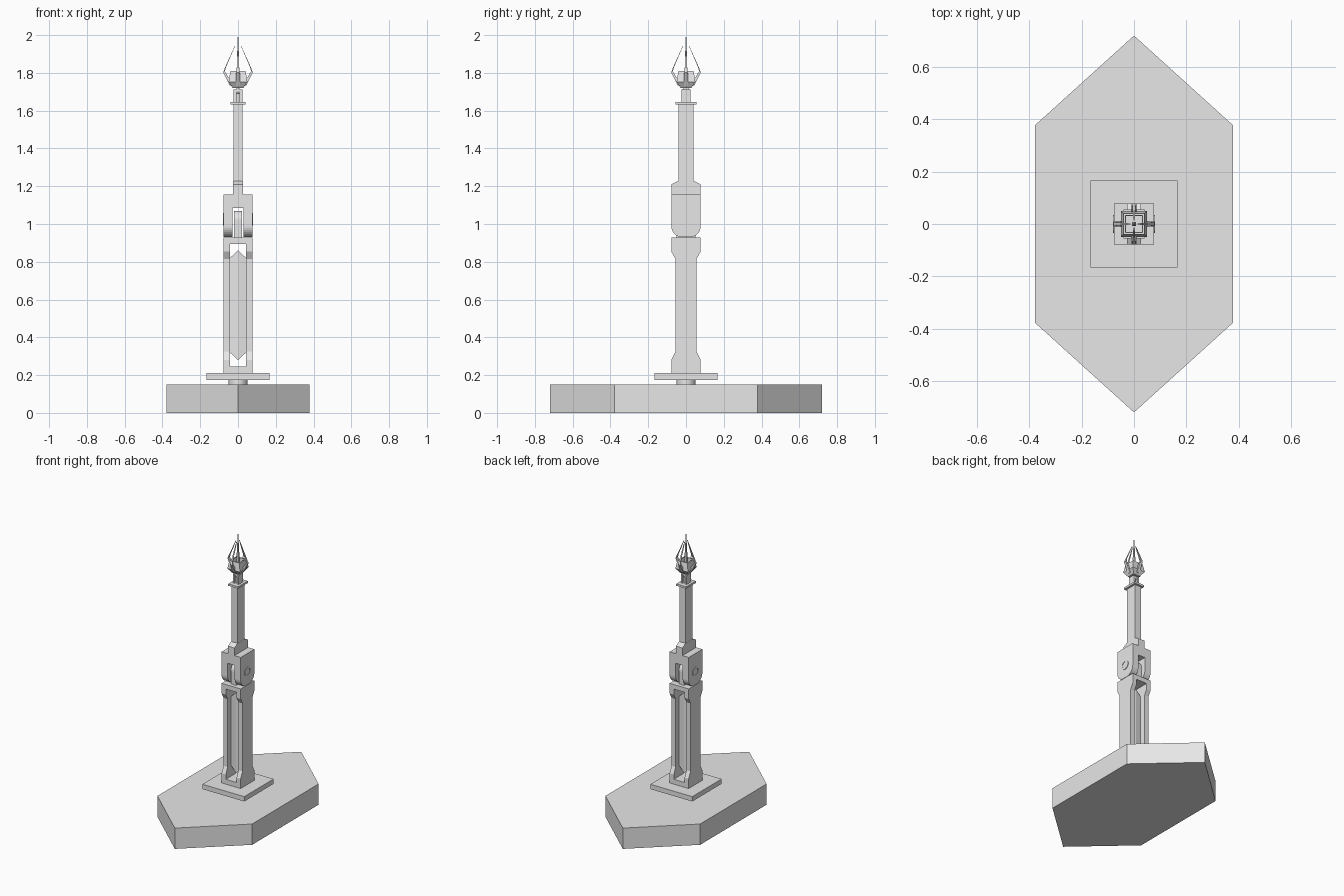
import bpy, bmesh, math
from mathutils import Vector, Matrix

old = bpy.data.objects.get("Cube")
if old:
    bpy.data.objects.remove(old, do_unlink=True)

grey = bpy.data.materials.new("light_grey")
grey.use_nodes = True
grey.diffuse_color = (0.8, 0.8, 0.8, 1)
grey.node_tree.nodes["Principled BSDF"].inputs["Base Color"].default_value = (0.8, 0.8, 0.8, 1)


def finish(name, bm):
    bmesh.ops.recalc_face_normals(bm, faces=bm.faces)
    mesh = bpy.data.meshes.new(name)
    bm.to_mesh(mesh)
    bm.free()
    mesh.materials.append(grey)
    ob = bpy.data.objects.new(name, mesh)
    bpy.context.collection.objects.link(ob)
    return ob


def prism(name, points, lo, hi, axis="X"):
    """Extrude a closed outline; (y, z) along X or (x, y) along Z."""
    def place(p, t):
        return (t, p[0], p[1]) if axis == "X" else (p[0], p[1], t)
    bm = bmesh.new()
    a = [bm.verts.new(place(p, lo)) for p in points]
    b = [bm.verts.new(place(p, hi)) for p in points]
    bm.faces.new(a)
    bm.faces.new(b)
    for i in range(len(a)):
        j = (i + 1) % len(a)
        bm.faces.new((a[i], a[j], b[j], b[i]))
    return finish(name, bm)


def box(name, x, y, z0, z1):
    return prism(name, [(-x, -y), (x, -y), (x, y), (-x, y)], z0, z1, "Z")


def mirrored(half):
    """Close an upward half outline by mirroring it sideways."""
    return half + [(-p, q) for p, q in reversed(half)]


def lofted(name, rings):
    """Stack of square rings given as (half x, half y, z)."""
    bm = bmesh.new()
    loops = [[bm.verts.new((sx * x, sy * y, z)) for sx, sy in
              ((-1, -1), (1, -1), (1, 1), (-1, 1))] for x, y, z in rings]
    bm.faces.new(loops[0])
    bm.faces.new(loops[-1])
    for a, b in zip(loops, loops[1:]):
        for i in range(4):
            j = (i + 1) % 4
            bm.faces.new((a[i], a[j], b[j], b[i]))
    return finish(name, bm)


def cut(ob, cutter):
    mod = ob.modifiers.new("cut", "BOOLEAN")
    mod.object = cutter
    mod.operation = "DIFFERENCE"
    mod.solver = "EXACT"
    bpy.context.view_layer.objects.active = ob
    bpy.ops.object.modifier_apply(modifier=mod.name)
    bpy.data.objects.remove(cutter, do_unlink=True)


def arc(r, cz, a0, a1, n, cy=0):
    return [(cy + r * math.cos(math.radians(a0 + (a1 - a0) * i / n)),
             cz + r * math.sin(math.radians(a0 + (a1 - a0) * i / n))) for i in range(n + 1)]


# Base and turntable
prism("base", [(0, -.72), (.378, -.378), (.378, .378), (0, .72), (-.378, .378), (-.378, -.378)],
      0, .15, "Z")
prism("turntable_neck", arc(.05, 0, 0, 345, 23), .15, .175, "Z")
box("turntable_plate", .167, .167, .175, .21)

# Lower arm: open frame with a pointed, slightly ridged web inside
arm = prism("lower_arm", mirrored([(.078, .21), (.078, .28), (.056, .325), (.056, .815),
                                   (.078, .855), (.078, .928)]), -.076, .076)
cut(arm, box("arm_cutter", .043, .2, .245, .895))
bm = bmesh.new()
outline = [(0, .28), (.043, .32), (.043, .82), (0, .86), (-.043, .82), (-.043, .32)]
sides = [[bm.verts.new((x, s * (.022 if x == 0 else .016), z)) for x, z in outline]
         for s in (-1, 1)]
for v in sides:
    bm.faces.new((v[0], v[1], v[2], v[3]))
    bm.faces.new((v[0], v[3], v[4], v[5]))
for i in range(6):
    j = (i + 1) % 6
    bm.faces.new((sides[0][i], sides[0][j], sides[1][j], sides[1][i]))
finish("lower_arm_web", bm)

# Elbow: lug of the lower arm inside a fork with rounded lower corners
prism("elbow_lug", [(-.05, .92), (.05, .92)] + arc(.05, 1.02, 0, 180, 12), -.022, .022)
fork = prism("elbow_fork", mirrored(arc(.06, .99, -90, 0, 8, .018) + [(.078, 1.155)]),
             -.076, .076)
cut(fork, box("fork_cutter", .028, .2, .9, 1.085))
prism("upper_arm_foot", mirrored([(.078, 1.155), (.078, 1.21), (.042, 1.228)]), -.026, .026)

# Hollow pin ends on both cheeks
for side, s in (("left", 1), ("right", -1)):
    bm = bmesh.new()
    rings = []
    for r, x in ((.034, .07), (.034, .08), (.024, .08), (.024, .0765)):
        rings.append([bm.verts.new((s * x, y, z)) for y, z in arc(r, 1.025, 0, 337.5, 15)])
    for a, b in zip(rings, rings[1:]):
        for i in range(16):
            j = (i + 1) % 16
            bm.faces.new((a[i], a[j], b[j], b[i]))
    bm.faces.new(rings[-1])
    bm.faces.new(rings[0])
    finish("elbow_pin_" + side, bm)

# Upper arm, collar and wrist
box("upper_arm", .025, .04, 1.22, 1.632)
box("wrist_collar", .04, .055, 1.632, 1.646)
for s in (-1, 1):
    tab = box("wrist_tab", .007, .025, 1.646, 1.712)
    tab.location.x = s * .016
prism("wrist_ball", arc(.02, 1.705, 0, 330, 11), -.009, .009)
box("wrist_stem", .009, .012, 1.646, 1.70)

# Hand: flared palm with a hollow top
lofted("palm", [(.028, .028, 1.72), (.05, .05, 1.752), (.04, .04, 1.81),
                (.032, .032, 1.81), (.03, .03, 1.765)])
lofted("centre_spike", [(.008, .008, 1.76), (.006, .006, 1.86), (.001, .001, 2.0)])

# Four bent claw fingers
path = [((.035, 1.735), .008, .011), ((.074, 1.805), .0045, .009),
        ((.066, 1.83), .003, .006), ((.015, 1.945), .0012, .002)]
for k in range(4):
    bm = bmesh.new()
    loops = []
    for (r, z), thick, wide in path:
        loops.append([bm.verts.new((r + a * thick, b * wide, z + a * thick * -.5))
                      for a, b in ((-1, -1), (1, -1), (1, 1), (-1, 1))])
    bm.faces.new(loops[0])
    bm.faces.new(loops[-1])
    for a, b in zip(loops, loops[1:]):
        for i in range(4):
            j = (i + 1) % 4
            bm.faces.new((a[i], a[j], b[j], b[i]))
    bm.transform(Matrix.Rotation(k * math.pi / 2, 4, "Z"))
    finish("claw_finger_%d" % (k + 1), bm)
